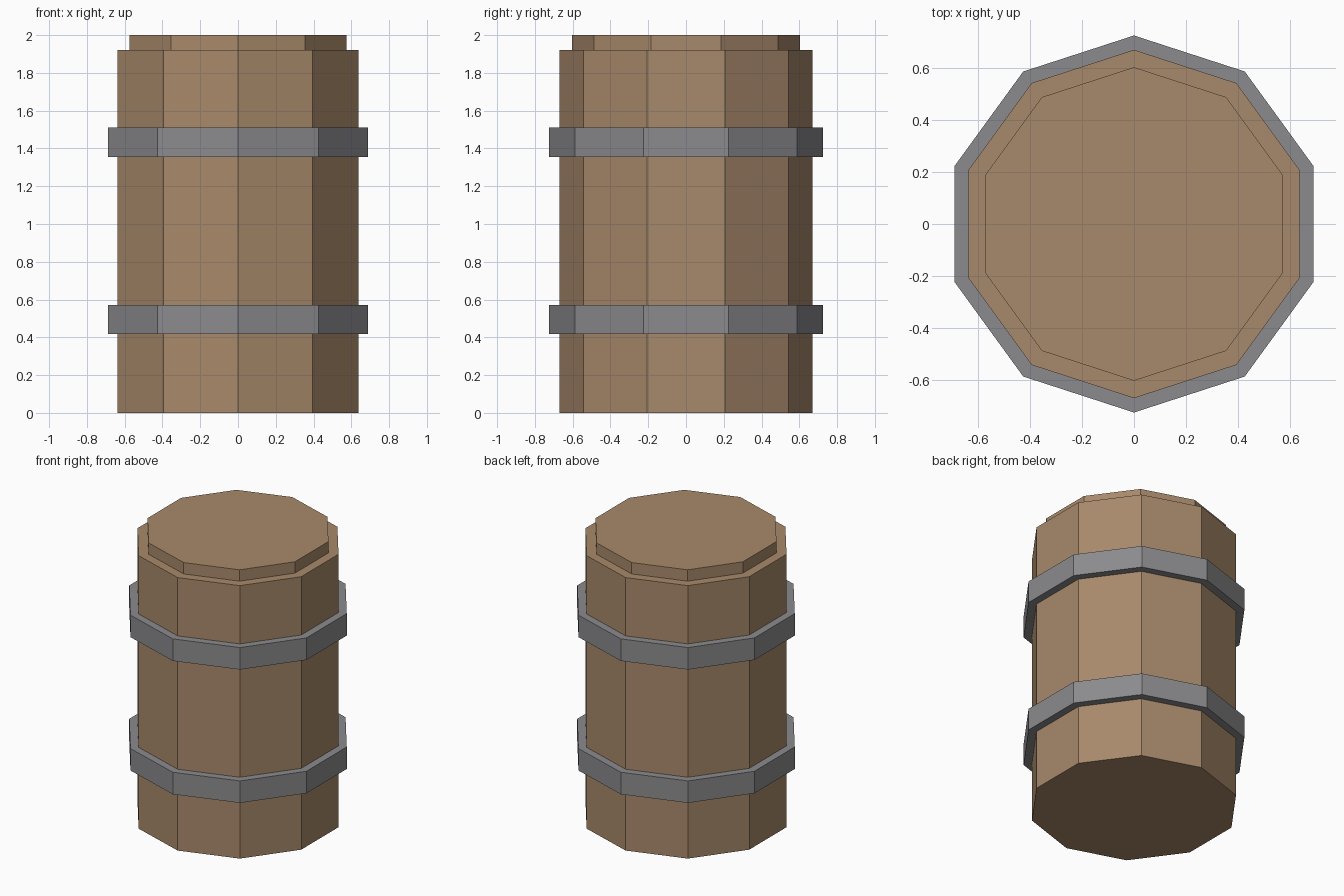
import bpy
import math

cube = bpy.data.objects.get("Cube")
if cube:
    bpy.data.objects.remove(cube, do_unlink=True)

SIDES = 10


def make_material(name, color):
    mat = bpy.data.materials.new(name)
    mat.use_nodes = True
    mat.diffuse_color = color
    mat.node_tree.nodes["Principled BSDF"].inputs["Base Color"].default_value = color
    return mat


def add_prism(name, radius, bottom, top, mat):
    """Flat-shaded ten-sided prism with one corner facing the front."""
    bpy.ops.mesh.primitive_cylinder_add(
        vertices=SIDES, radius=radius, depth=top - bottom,
        location=(0, 0, (bottom + top) / 2))
    obj = bpy.context.object
    obj.name = name
    obj.data.name = name
    obj.data.materials.append(mat)
    return obj


wood = make_material("brown wood", (0.39, 0.25, 0.145, 1))
metal = make_material("grey metal", (0.26, 0.26, 0.27, 1))

# Wooden body and raised lid
add_prism("barrel_body", 0.67, 0, 1.92, wood)
add_prism("barrel_lid", 0.603, 1.92, 2.0, wood)

# Metal hoops
add_prism("lower_hoop", 0.725, 0.417, 0.572, metal)
add_prism("upper_hoop", 0.725, 1.355, 1.51, metal)
